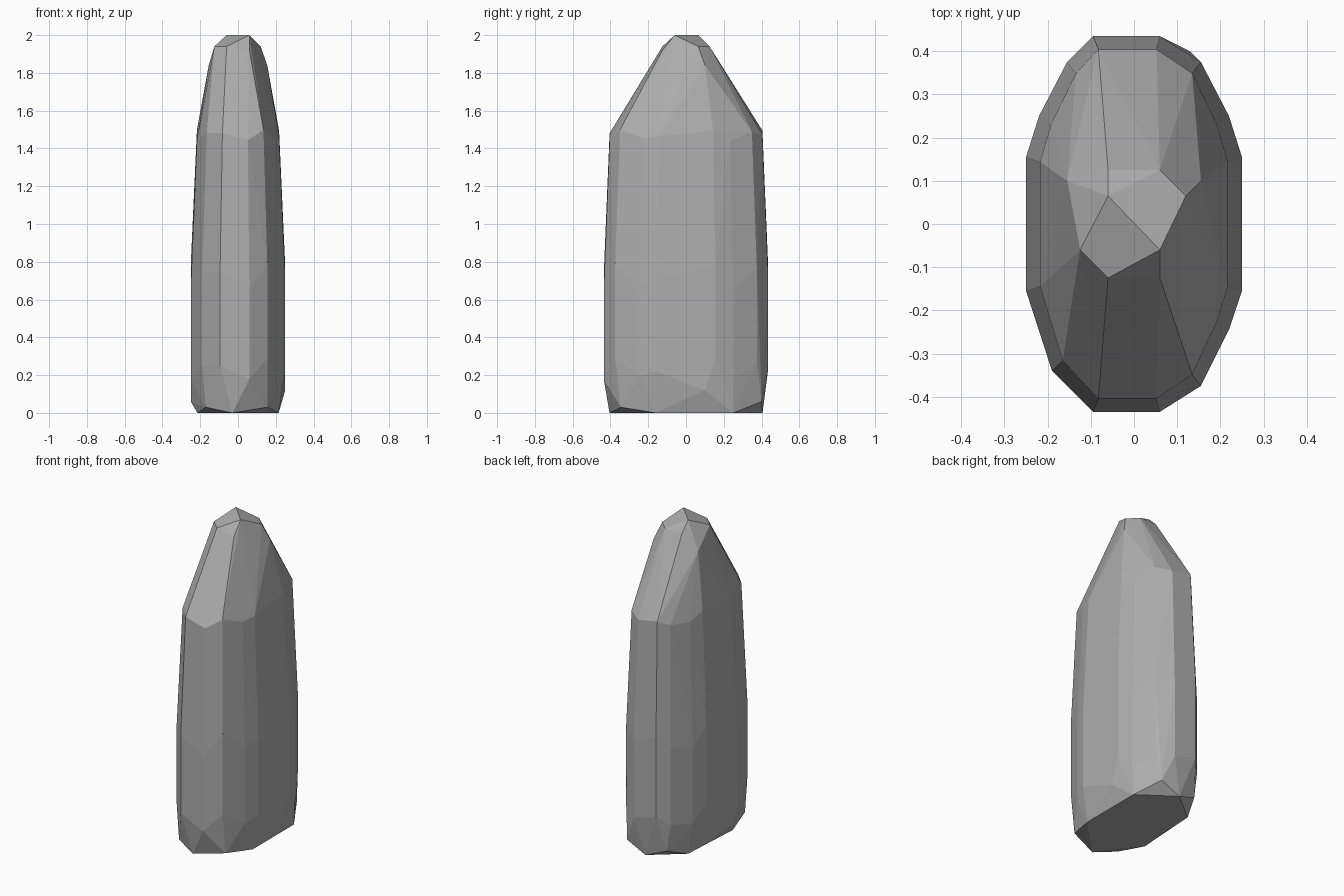
import bpy
import bmesh
import math

cube = bpy.data.objects.get("Cube")
if cube:
    bpy.data.objects.remove(cube, do_unlink=True)

# Stone material
stone = bpy.data.materials.new("stone grey")
stone.use_nodes = True
grey = (0.42, 0.42, 0.42, 1)
stone.diffuse_color = grey
stone.node_tree.nodes["Principled BSDF"].inputs["Base Color"].default_value = grey

# Oval plan outline at the widest level
outline = [(0.06, 0.435), (0.155, 0.375), (0.22, 0.25), (0.25, 0.155),
           (0.25, -0.155), (0.22, -0.245), (0.155, -0.375), (0.06, -0.435),
           (-0.095, -0.435), (-0.19, -0.34), (-0.25, -0.155),
           (-0.25, 0.155), (-0.22, 0.25), (-0.155, 0.375), (-0.095, 0.435)]


def ring(height, scale_x, scale_y, wobble=0.0):
    """Outline scaled to one level, with uneven heights for chipped facets."""
    return [(x * scale_x, y * scale_y, height + wobble * math.sin(i * 2.4))
            for i, (x, y) in enumerate(outline)]


# Body: lower belly, upper belly and shoulder
points = ring(0.23, 1, 1, 0.06) + ring(0.72, 1, 1, 0.07)
points += ring(1.47, 0.87, 0.93, 0.03)

# Bottom: flat foot with chipped corners
points += [(-0.03, -0.405, 0), (0.215, -0.16, 0), (0.215, 0.25, 0),
           (0, 0.405, 0), (-0.19, 0.25, 0), (-0.215, -0.16, 0)]
points += [(0.155, -0.345, 0.03), (-0.17, -0.345, 0.03), (0.13, 0.4, 0.06),
           (-0.13, 0.38, 0.05), (-0.25, -0.1, 0.06), (0.25, 0.1, 0.12)]

# Tip: slanted ridge with a ring of small facets below it
points += [(-0.06, 0.065, 2), (0.06, -0.06, 2)]
points += [(x, y, 1.94) for x, y in
           [(-0.06, 0.125), (0.06, 0.125), (0.12, 0.065), (-0.125, -0.06), (-0.06, -0.125)]]
points += [(0.155, 0.1, 1.84), (-0.155, 0.1, 1.84), (0.06, -0.125, 1.92)]

# Wrap the points into one faceted stone
bm = bmesh.new()
for p in points:
    bm.verts.new(p)
hull = bmesh.ops.convex_hull(bm, input=bm.verts[:])
loose = [v for v in bm.verts if not v.link_faces]
bmesh.ops.delete(bm, geom=loose, context="VERTS")
bmesh.ops.dissolve_limit(bm, angle_limit=math.radians(1),
                         verts=bm.verts[:], edges=bm.edges[:])
bmesh.ops.recalc_face_normals(bm, faces=bm.faces[:])
mesh = bpy.data.meshes.new("standing_stone")
bm.to_mesh(mesh)
bm.free()
mesh.materials.append(stone)
bpy.context.collection.objects.link(bpy.data.objects.new("standing_stone", mesh))
